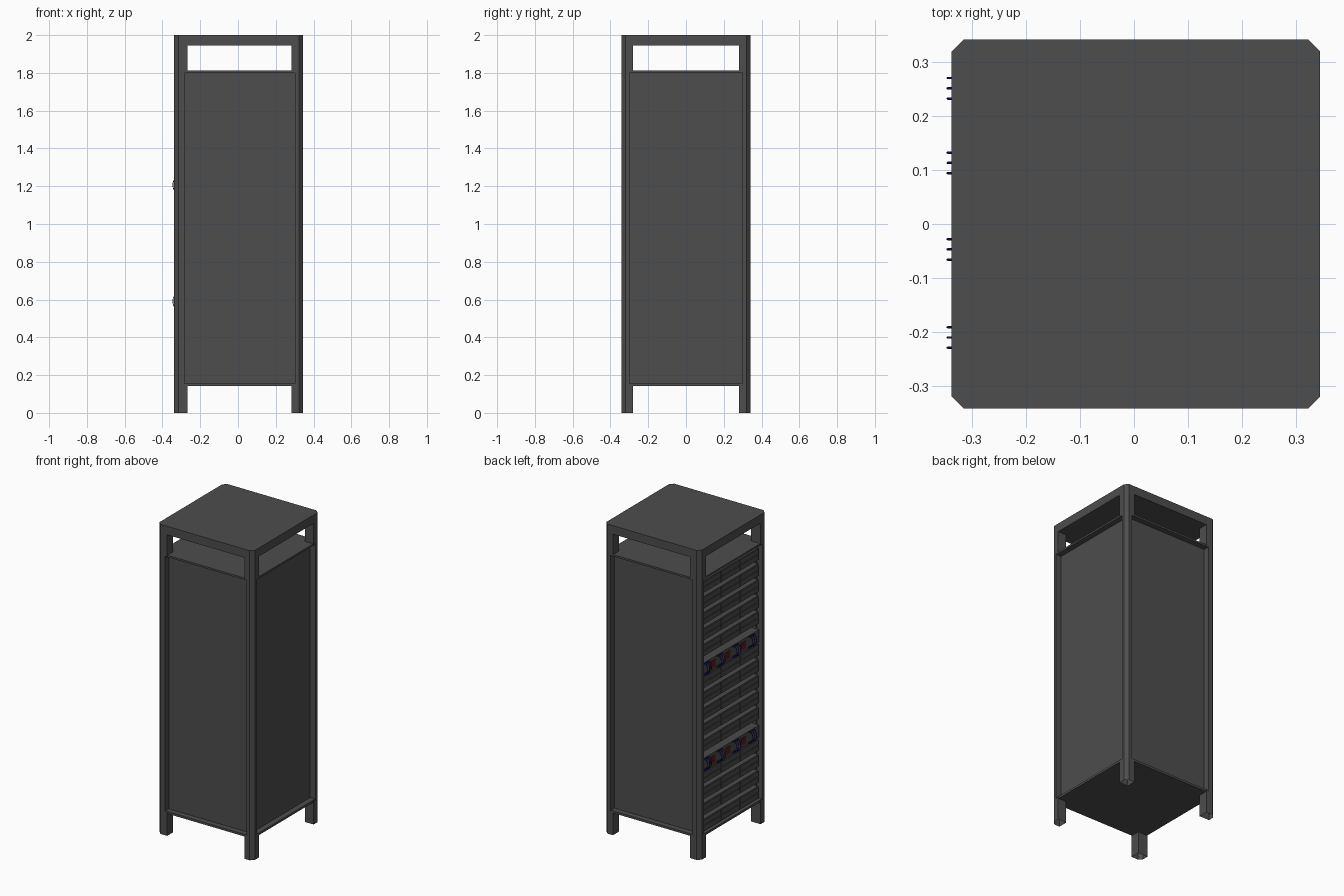
import bpy, bmesh, math

if "Cube" in bpy.data.objects:
    bpy.data.objects.remove(bpy.data.objects["Cube"])

CX = 0.0035          # frame is offset slightly because cables stick out on the left


def material(name, col):
    m = bpy.data.materials.new(name)
    m.diffuse_color = (*col, 1)
    m.use_nodes = True
    m.node_tree.nodes["Principled BSDF"].inputs["Base Color"].default_value = m.diffuse_color
    return m


STEEL = material("dark_steel", (0.075, 0.075, 0.075))
UNIT = material("unit_grey", (0.07, 0.07, 0.07))
RED = material("dark_red", (0.10, 0.012, 0.012))
BLUE = material("navy", (0.01, 0.01, 0.22))


def finish(bm, name, mat):
    bmesh.ops.recalc_face_normals(bm, faces=bm.faces)
    me = bpy.data.meshes.new(name)
    bm.to_mesh(me)
    bm.free()
    me.materials.append(mat)
    ob = bpy.data.objects.new(name, me)
    bpy.context.collection.objects.link(ob)
    return ob


def add_box(bm, x, y, z):
    """Add a box given (min, max) on each axis."""
    vs = bmesh.ops.create_cube(bm, size=1)["verts"]
    for v in vs:
        for i, (a, b) in enumerate((x, y, z)):
            v.co[i] = (a + b) / 2 + v.co[i] * (b - a)


def box(name, mat, x, y, z):
    bm = bmesh.new()
    add_box(bm, x, y, z)
    return finish(bm, name, mat)


def add_prism(bm, pts, z0, z1, caps=True):
    lo = [bm.verts.new((x, y, z0)) for x, y in pts]
    hi = [bm.verts.new((x, y, z1)) for x, y in pts]
    n = len(pts)
    for i in range(n):
        j = (i + 1) % n
        bm.faces.new((lo[i], lo[j], hi[j], hi[i]))
    if caps:
        bm.faces.new(lo[::-1])
        bm.faces.new(hi)


# Corner posts: chamfered outside, slimmer beside the panels, open feet
R, C = 0.341, 0.319
Z_LOW, Z_HIGH = .15, 1.805


def post_profile(sx, sy, ix, iy):
    return [(CX + sx * x, sy * y) for x, y in
            ((ix, iy), (R, iy), (R, C), (C, R), (ix, R))]


for sx in (-1, 1):
    ix = .271 if sx < 0 else .28
    mx = .287 if sx < 0 else .297
    for sy in (-1, 1):
        side = ("left" if sx < 0 else "right") + ("_front" if sy < 0 else "_back")
        bm = bmesh.new()
        add_prism(bm, post_profile(sx, sy, ix, .28), 0, Z_LOW, caps=False)
        add_prism(bm, post_profile(sx, sy, mx, .30), Z_LOW, Z_HIGH, caps=False)
        add_prism(bm, post_profile(sx, sy, ix, .28), Z_HIGH, 1.95, caps=False)
        finish(bm, "post_" + side, STEEL)

# Roof slab with cut corners
bm = bmesh.new()
oct_pts = [(C, -R), (R, -C), (R, C), (C, R), (-C, R), (-R, C), (-R, -C), (-C, -R)]
add_prism(bm, [(CX + x, y) for x, y in oct_pts], 1.945, 2.0)
finish(bm, "roof", STEEL)

# Floor and upper shelf: cross shape so the rims fit between the posts
for name, z0, z1 in (("floor_plate", .142, .156), ("upper_shelf", 1.80, 1.812)):
    bm = bmesh.new()
    add_box(bm, (CX - .338, CX + .338), (-.30, .30), (z0, z1))
    add_box(bm, (CX - .30, CX + .30), (-.338, .338), (z0, z1))
    finish(bm, name, STEEL)

# Recessed panels on three sides
F = .302
box("front_panel", STEEL, (CX - .30, CX + .30), (-F, -F + .01), (Z_LOW, Z_HIGH))
box("back_panel", STEEL, (CX - .30, CX + .30), (F - .01, F), (Z_LOW, Z_HIGH))
box("right_panel", STEEL, (CX + F - .01, CX + F), (-.30, .30), (Z_LOW, Z_HIGH))

# Open left side: stacked equipment with gaps between the units
PITCH, BASE = .1027, .158
XF = CX - .322
PATCH = (4, 10)
GROUPS = (.251, .113, -.047, -.210)
HEIGHT = .076


def server_unit(i, z):
    bm = bmesh.new()
    top = z + HEIGHT
    add_box(bm, (XF + .006, .28), (-.29, .29), (z, top))                # chassis
    for k in range(3):                                                  # drive bays
        y0 = -.287 + k * .193
        add_box(bm, (XF, XF + .01), (y0, y0 + .186), (z + .003, z + .036))
        add_box(bm, (XF, XF + .01), (y0, y0 + .186), (z + .040, top - .003))
    finish(bm, f"server_unit_{i}", UNIT)


def cable(name, y, z):
    cu = bpy.data.curves.new(name, "CURVE")
    cu.dimensions = "3D"
    cu.bevel_depth = .0022
    cu.bevel_resolution = 1
    cu.use_fill_caps = True
    sp = cu.splines.new("POLY")
    n = 12
    sp.points.add(n)
    for j in range(n + 1):
        a = math.pi * (j / n - .5)
        sp.points[j].co = (XF - .0262 * math.cos(a), y, z + .04 * math.sin(a), 1)
    cu.materials.append(BLUE)
    ob = bpy.data.objects.new(name, cu)
    bpy.context.collection.objects.link(ob)


def patch_panel(i, z):
    zc = z + .031
    box(f"patch_panel_{i}", UNIT, (XF, .28), (-.29, .29), (z - .006, z + HEIGHT - .004))
    reds, plugs = bmesh.new(), bmesh.new()
    for a, b in zip(GROUPS, GROUPS[1:]):
        m = (a + b) / 2
        add_box(reds, (XF - .003, XF + .01), (m - .026, m + .026), (zc - .022, zc + .022))
    finish(reds, f"red_module_{i}", RED)
    for g in GROUPS:
        for d in (-.019, 0, .019):
            cable(f"cable_{i}", g + d, zc)
            for s in (-1, 1):
                add_box(plugs, (XF - .003, XF + .01), (g + d - .006, g + d + .006),
                        (zc + s * .034 - .005, zc + s * .034 + .005))
    finish(plugs, f"cable_plugs_{i}", BLUE)


for i in range(16):
    (patch_panel if i in PATCH else server_unit)(i, BASE + i * PITCH - .009 * (i in PATCH))
